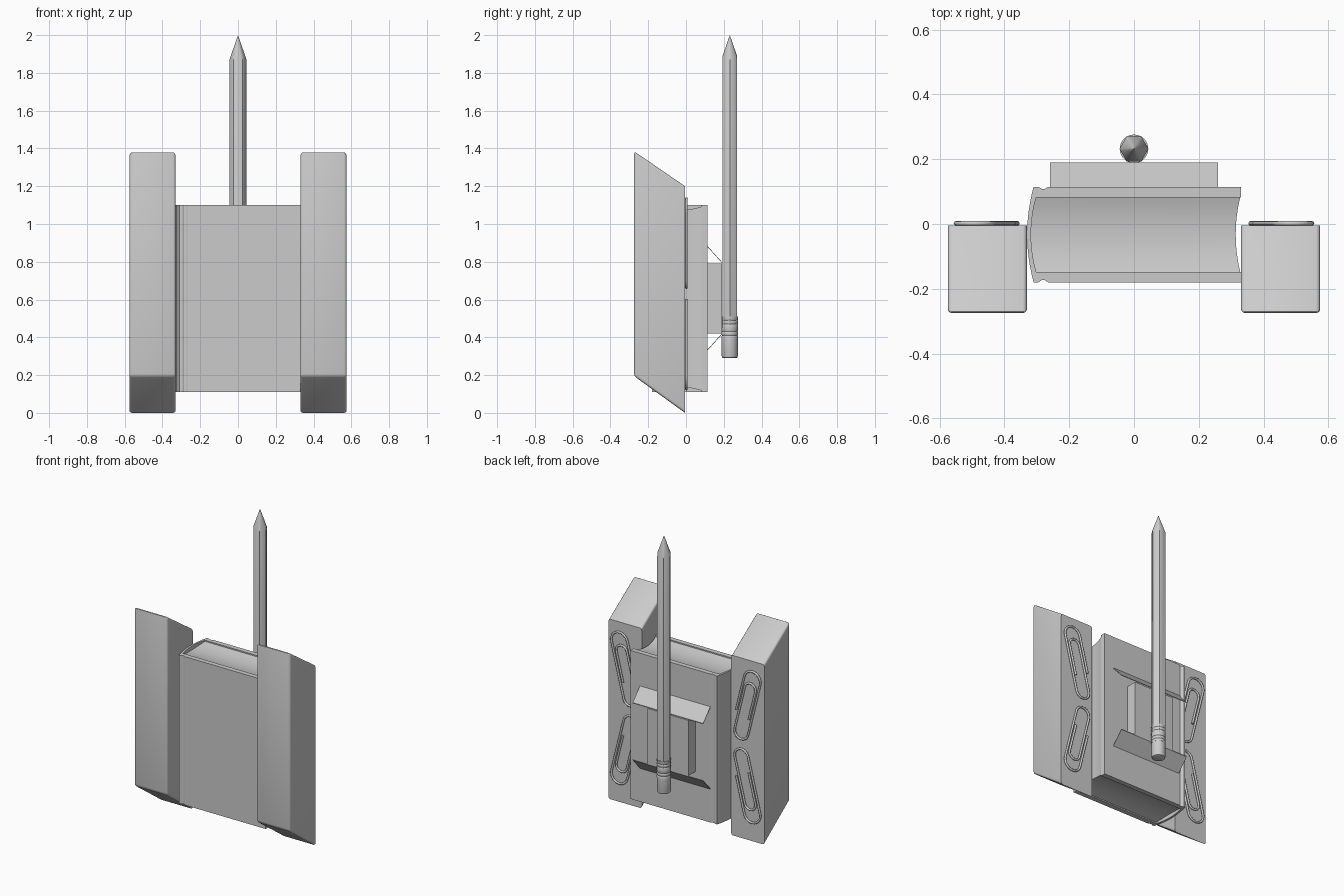
import bpy, bmesh, math

cube = bpy.data.objects.get("Cube")
if cube:
    bpy.data.objects.remove(cube)

GREY = (0.6, 0.6, 0.6, 1)
grey = bpy.data.materials.new("plain grey")
grey.use_nodes = True
grey.diffuse_color = GREY
grey.node_tree.nodes["Principled BSDF"].inputs["Base Color"].default_value = GREY


def finish(name, bm):
    """Turn a bmesh into a linked, shaded object."""
    bmesh.ops.recalc_face_normals(bm, faces=bm.faces)
    mesh = bpy.data.meshes.new(name)
    bm.to_mesh(mesh)
    bm.free()
    obj = bpy.data.objects.new(name, mesh)
    mesh.materials.append(grey)
    bpy.context.collection.objects.link(obj)
    bpy.ops.object.select_all(action="DESELECT")
    obj.select_set(True)
    bpy.context.view_layer.objects.active = obj
    bpy.ops.object.shade_smooth_by_angle(angle=math.radians(30))
    return obj


def loft(name, rings):
    """Skin a list of equal closed rings and cap both ends."""
    bm = bmesh.new()
    loops = [[bm.verts.new(p) for p in ring] for ring in rings]
    n = len(loops[0])
    for a, b in zip(loops, loops[1:]):
        for i in range(n):
            j = (i + 1) % n
            bm.faces.new((a[i], a[j], b[j], b[i]))
    bm.faces.new(loops[0])
    bm.faces.new(loops[-1])
    return finish(name, bm)


def box(name, x, y, z):
    return loft(name, [[(x[0], y[0], h), (x[1], y[0], h), (x[1], y[1], h), (x[0], y[1], h)] for h in z])


def arc(cx, cy, r, start, end, steps=12):
    angles = [math.radians(start + (end - start) * i / steps) for i in range(steps + 1)]
    return [(cx + r * math.cos(a), cy + r * math.sin(a)) for a in angles]


# Slanted side blocks, softened around the front face
BLOCK = [(-0.275, 1.385), (-0.005, 1.2), (-0.005, 0), (-0.275, 0.195)]


def side_block(name, side):
    bm = bmesh.new()
    ends = [[bm.verts.new((side * x, y, z)) for y, z in BLOCK] for x in (0.33, 0.575)]
    for ring in ends:
        bm.faces.new(ring)
    for i in range(4):
        j = (i + 1) % 4
        bm.faces.new((ends[0][i], ends[0][j], ends[1][j], ends[1][i]))
    front = [e for e in bm.edges if any(v.co.y < -0.2 for v in e.verts)]
    bmesh.ops.bevel(bm, geom=front, offset=0.013, segments=3, profile=0.5, affect="EDGES")
    finish(name, bm)


# Wire clips lying on the back of the blocks
def paper_clip(name, side, up):
    path = [(-0.06, -0.06)]
    path += arc(0, 0.185, 0.06, 180, 0)
    path += arc(0.01, -0.185, 0.05, 0, -180)
    path += arc(0, 0.12, 0.04, 180, 0)
    path += [(0.04, -0.08)]
    tilt = math.radians(14)
    c, s = math.cos(tilt), math.sin(tilt)
    curve = bpy.data.curves.new(name, "CURVE")
    curve.dimensions = "3D"
    curve.bevel_depth = 0.007
    curve.bevel_resolution = 2
    curve.use_fill_caps = True
    spline = curve.splines.new("POLY")
    spline.points.add(len(path) - 1)
    for point, (u, v) in zip(spline.points, path):
        x = 0.445 + u * c + v * s
        z = 0.63 + up * (0.265 + v * c - u * s)
        point.co = (side * x, 0.002, z, 1)
    curve.materials.append(grey)
    bpy.context.collection.objects.link(bpy.data.objects.new(name, curve))


for side, word in ((1, "left"), (-1, "right")):
    side_block(word + "_block", side)
    paper_clip(word + "_upper_clip", side, 1)
    paper_clip(word + "_lower_clip", side, -1)

# Book cover with hinge grooves and a rounded spine
MID = -0.0325
N = 12
steps = [1 - 2 * i / N for i in range(N + 1)]
groove = [(0.33, 0.1475), (-0.265, 0.1475), (-0.275, 0.141), (-0.285, 0.141), (-0.295, 0.1475)]
outer = groove + [(-0.33 + 0.02 * t * t, 0.1475 * t) for t in steps]
outer += [(x, -y) for x, y in reversed(groove)]
inner = [(-0.318 + 0.016 * t * t, 0.115 * t) for t in reversed(steps)]
profile = outer + [(0.33, -0.115)] + inner + [(0.33, 0.115)]
loft("book_cover", [[(x, MID + y, z) for x, y in profile] for z in (0.11, 1.1)])

# Page block, hollowed at the fore edge, top and bottom
rings = []
for t in steps:
    dip = 1 - t * t
    x0, x1 = -0.302 - 0.016 * dip, 0.328 - 0.014 * dip
    z0, z1 = 0.118 + 0.018 * dip, 1.092 - 0.018 * dip
    y = MID + 0.115 * t
    rings.append([(x0, y, z0), (x1, y, z0), (x1, y, z1), (x0, y, z1)])
loft("book_pages", rings)

# Mount on the back of the book with two slanted flaps
box("mount_block", (-0.15, 0.15), (0.114, 0.19), (0.42, 0.79))
for name, up in (("upper_flap", 1), ("lower_flap", -1)):
    section = [(0.115, 0.275), (0.19, 0.192), (0.19, 0.187), (0.115, 0.27)]
    loft(name, [[(x, y, 0.607 + up * z) for y, z in section] for x in (-0.26, 0.26)])

# Six-sided pencil with a sharpened round point
PY = 0.232
TURN = 36
hexagon = []
for i in range(TURN):
    a = 2 * math.pi * i / TURN
    r = 0.039 / math.cos((a % (math.pi / 3)) - math.pi / 6)
    hexagon.append((r * math.cos(a), PY + r * math.sin(a), r))


def scaled_ring(k):
    return [(x * k, PY + (y - PY) * k, 2 - 2.88 * r * k) for x, y, r in hexagon]


loft("pencil_body", [[(x, y, 0.45) for x, y, r in hexagon], scaled_ring(1), scaled_ring(0.02)])


# Ferrule and rubber end, turned from profiles
def turned(name, outline):
    rings = []
    for r, z in outline:
        rings.append([(x, PY + y, z) for x, y in arc(0, 0, r, 0, 350, TURN - 1)])
    loft(name, rings)


ferrule = [(0.044, 0.39)]
for z in (0.41, 0.43, 0.47, 0.49):
    ferrule += [(0.044, z - 0.006), (0.0415, z), (0.044, z + 0.006)]
turned("pencil_ferrule", ferrule + [(0.044, 0.51)])
turned("pencil_rubber", [(0.034, 0.29), (0.04, 0.293), (0.043, 0.302), (0.043, 0.4)])
